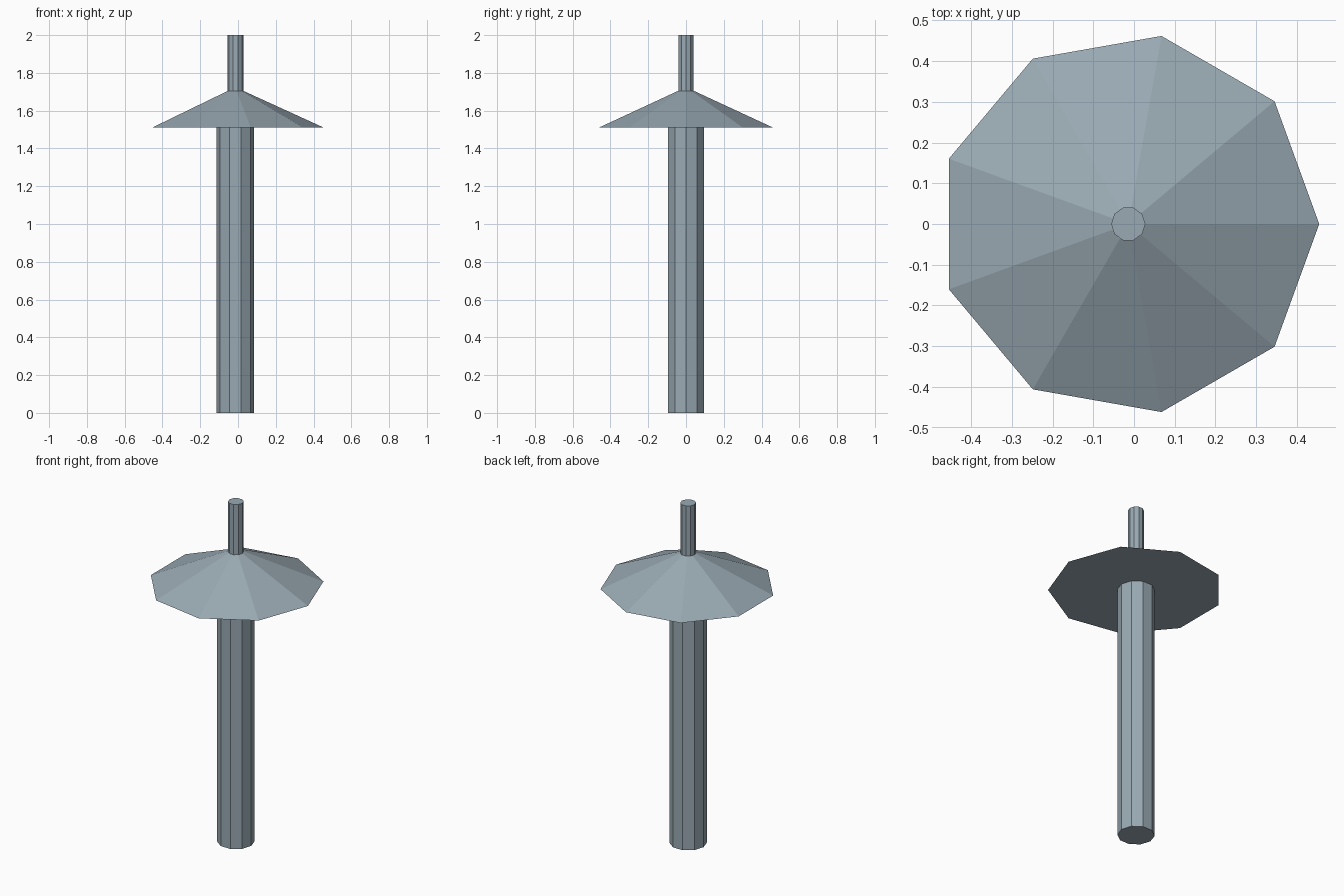
import bpy

cube = bpy.data.objects.get("Cube")
if cube:
    bpy.data.objects.remove(cube, do_unlink=True)

# Single grey-blue metal
metal = bpy.data.materials.new("grey_blue_metal")
metal.use_nodes = True
colour = (0.32, 0.40, 0.45, 1)
metal.diffuse_color = colour
metal.node_tree.nodes["Principled BSDF"].inputs["Base Color"].default_value = colour

AXIS_X = -0.014


def tapered(name, sides, r_bottom, r_top, z_bottom, z_top, turn=0):
    """Flat-shaded prism or frustum with a corner facing +x."""
    bpy.ops.mesh.primitive_cone_add(
        vertices=sides, radius1=r_bottom, radius2=r_top, depth=z_top - z_bottom,
        location=(AXIS_X, 0, (z_bottom + z_top) / 2))
    obj = bpy.context.object
    obj.name = name
    # Put the first corner on the +x axis
    first = max(obj.data.vertices, key=lambda v: v.co.y).co
    from_y = first.copy()
    from mathutils import Matrix, Vector
    angle = Vector((from_y.x, from_y.y)).angle_signed(Vector((1, 0)))
    obj.data.transform(Matrix.Rotation(-angle, 4, "Z"))
    obj.data.materials.append(metal)
    return obj


# Post, spreading canopy and top pin
tapered("post", 10, 0.1, 0.1, 0, 1.51)
tapered("canopy", 9, 0.469, 0.042, 1.51, 1.705)
tapered("top_pin", 10, 0.042, 0.042, 1.70, 2.0)
